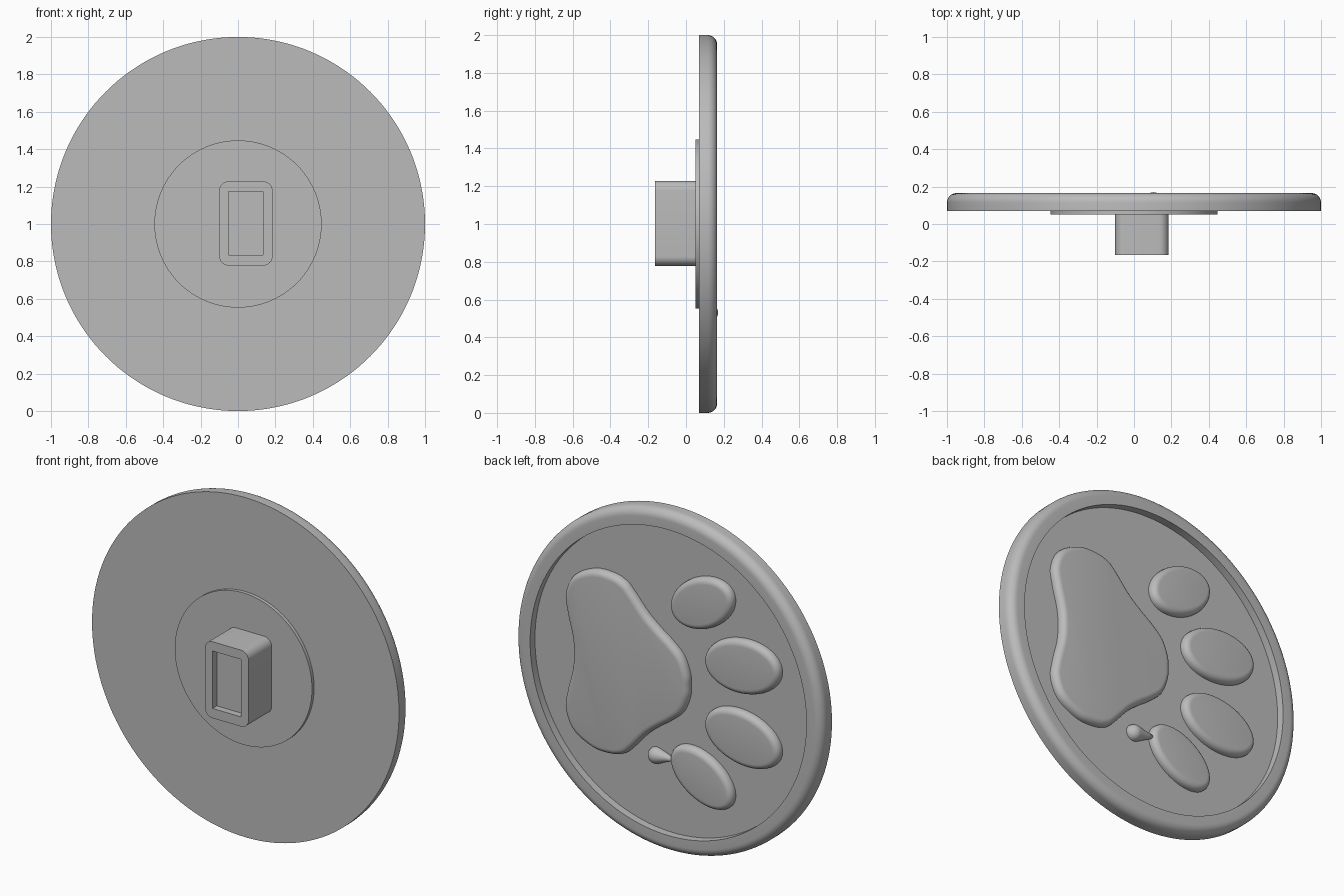
import bpy, bmesh
from math import sin, cos, pi, radians
from mathutils import Matrix, Vector

if "Cube" in bpy.data.objects:
    bpy.data.objects.remove(bpy.data.objects["Cube"])

grey = bpy.data.materials.new("plain_grey")
grey.use_nodes = True
grey.diffuse_color = (0.5, 0.5, 0.5, 1)
grey.node_tree.nodes["Principled BSDF"].inputs["Base Color"].default_value = (0.5, 0.5, 0.5, 1)

FRONT, FLOOR, RIM = 0.07, 0.12, 0.165   # depths of the disc along y
MID = 1.0                               # height of the disc centre


def finish(name, bm, angle=35):
    bmesh.ops.recalc_face_normals(bm, faces=bm.faces)
    mesh = bpy.data.meshes.new(name)
    bm.to_mesh(mesh)
    bm.free()
    mesh.materials.append(grey)
    obj = bpy.data.objects.new(name, mesh)
    bpy.context.collection.objects.link(obj)
    bpy.ops.object.select_all(action='DESELECT')
    obj.select_set(True)
    bpy.context.view_layer.objects.active = obj
    bpy.ops.object.shade_smooth_by_angle(angle=radians(angle))
    return obj


def lathe(name, profile, origin, axis, steps):
    """Revolve (radius, distance) points about an axis through origin."""
    bm = bmesh.new()
    verts = [bm.verts.new((r, 0, d)) for r, d in profile]
    edges = [bm.edges.new(pair) for pair in zip(verts, verts[1:])]
    bmesh.ops.spin(bm, geom=verts + edges, cent=(0, 0, 0), axis=(0, 0, 1),
                   angle=2 * pi, steps=steps)
    bmesh.ops.remove_doubles(bm, verts=bm.verts, dist=1e-5)
    turn = Vector(axis).to_track_quat('Z', 'X').to_matrix().to_4x4()
    bmesh.ops.transform(bm, matrix=Matrix.Translation(origin) @ turn, verts=bm.verts)
    return finish(name, bm)


def slab(name, outline, y0, y1, rounding=0):
    """Extrude an (x, z) outline along y and round the edge at y1."""
    bm = bmesh.new()
    face = bm.faces.new([bm.verts.new((x, y0, MID + z)) for x, z in outline])
    new = bmesh.ops.extrude_face_region(bm, geom=[face], use_keep_orig=True)["geom"]
    top = [v for v in new if isinstance(v, bmesh.types.BMVert)]
    bmesh.ops.translate(bm, verts=top, vec=(0, y1 - y0, 0))
    if rounding:
        rim = [e for e in new if isinstance(e, bmesh.types.BMEdge)]
        bmesh.ops.bevel(bm, geom=rim, offset=rounding, segments=6, profile=0.5,
                        affect='EDGES', clamp_overlap=False)
    return finish(name, bm)


def smooth_loop(points, steps=6):
    """Closed Catmull-Rom curve through the points."""
    pts = [Vector(p) for p in points]
    out = []
    for i in range(len(pts)):
        a, b, c, d = (pts[(i + k) % len(pts)] for k in (-1, 0, 1, 2))
        for s in range(steps):
            t = s / steps
            out.append(0.5 * (2 * b + (c - a) * t + (2 * a - 5 * b + 4 * c - d) * t ** 2
                              + (3 * b - a - 3 * c + d) * t ** 3))
    return out


def ellipse(cx, cz, a, b, tilt, n=64):
    c, s = cos(tilt), sin(tilt)
    ring = [(a * cos(2 * pi * i / n), b * sin(2 * pi * i / n)) for i in range(n)]
    return [(cx + u * c - v * s, cz + u * s + v * c) for u, v in ring]


def rounded_rect(cx, cz, w, h, r, n=8):
    out = []
    for k, (sx, sz) in enumerate([(1, 1), (-1, 1), (-1, -1), (1, -1)]):
        for i in range(n + 1):
            t = (k + i / n) * pi / 2
            out.append((cx + sx * (w / 2 - r) + r * cos(t),
                        cz + sz * (h / 2 - r) + r * sin(t)))
    return out


# Round disc with a rolled outer edge and a sunken back
R = 0.05
arc = [(1 - R + R * cos(i * pi / 16), RIM - R + R * sin(i * pi / 16)) for i in range(9)]
lathe("disc", [(0, FRONT), (1, FRONT)] + arc + [(0.9, RIM), (0.9, FLOOR), (0, FLOOR)],
      (0, 0, MID), (0, 1, 0), 144)

# Thin round mounting plate on the front
lathe("mounting_plate", [(0, 0.05), (0.447, 0.05), (0.447, FRONT), (0, FRONT)],
      (0, 0, MID), (0, 1, 0), 96)

# Rounded block with a rectangular pocket
block = slab("mounting_block", rounded_rect(0.042, 0.003, 0.285, 0.45, 0.05), 0.05, -0.165)
cutter = slab("pocket_cutter", [(-0.05, -0.165), (0.135, -0.165), (0.135, 0.173), (-0.05, 0.173)],
              -0.2, -0.125)
cutter.hide_render = True
cut = block.modifiers.new("pocket", 'BOOLEAN')
cut.operation, cut.object, cut.solver = 'DIFFERENCE', cutter, 'EXACT'
bpy.context.view_layer.objects.active = block
bpy.ops.object.modifier_apply(modifier=cut.name)
bpy.data.objects.remove(cutter)

# Large paw pad, mirrored about its middle line
half = [(-0.115, 0.07), (-0.075, 0.165), (0, 0.235), (0.07, 0.285), (0.155, 0.355),
        (0.245, 0.455), (0.3, 0.505), (0.38, 0.53), (0.5, 0.525), (0.63, 0.455),
        (0.683, 0.34), (0.67, 0.23), (0.638, 0.1)]
outline = [(-0.12, 0)] + half + [(0.63, 0)] + [(x, -z) for x, z in reversed(half)]
slab("main_pad", smooth_loop(outline), FLOOR - 0.005, RIM, 0.035)

# Four toe pads
for side, label in ((1, "upper"), (-1, "lower")):
    slab(label + "_outer_toe", ellipse(-0.205, side * 0.513, 0.221, 0.142, -side * radians(30)),
         FLOOR - 0.005, RIM, 0.035)
    slab(label + "_inner_toe", ellipse(-0.469, side * 0.211, 0.247, 0.159, -side * radians(9.4)),
         FLOOR - 0.005, RIM, 0.035)

# Small teardrop running into the lower outer toe
bulb = [(0.048 * sin(i * pi / 16), -0.048 * cos(i * pi / 16)) for i in range(11)]
lathe("teardrop", bulb + [(0.034, 0.045), (0.02, 0.085), (0, 0.15)],
      (0.105, 0.122, MID - 0.47), (-1, 0.15, 0.1), 32)
